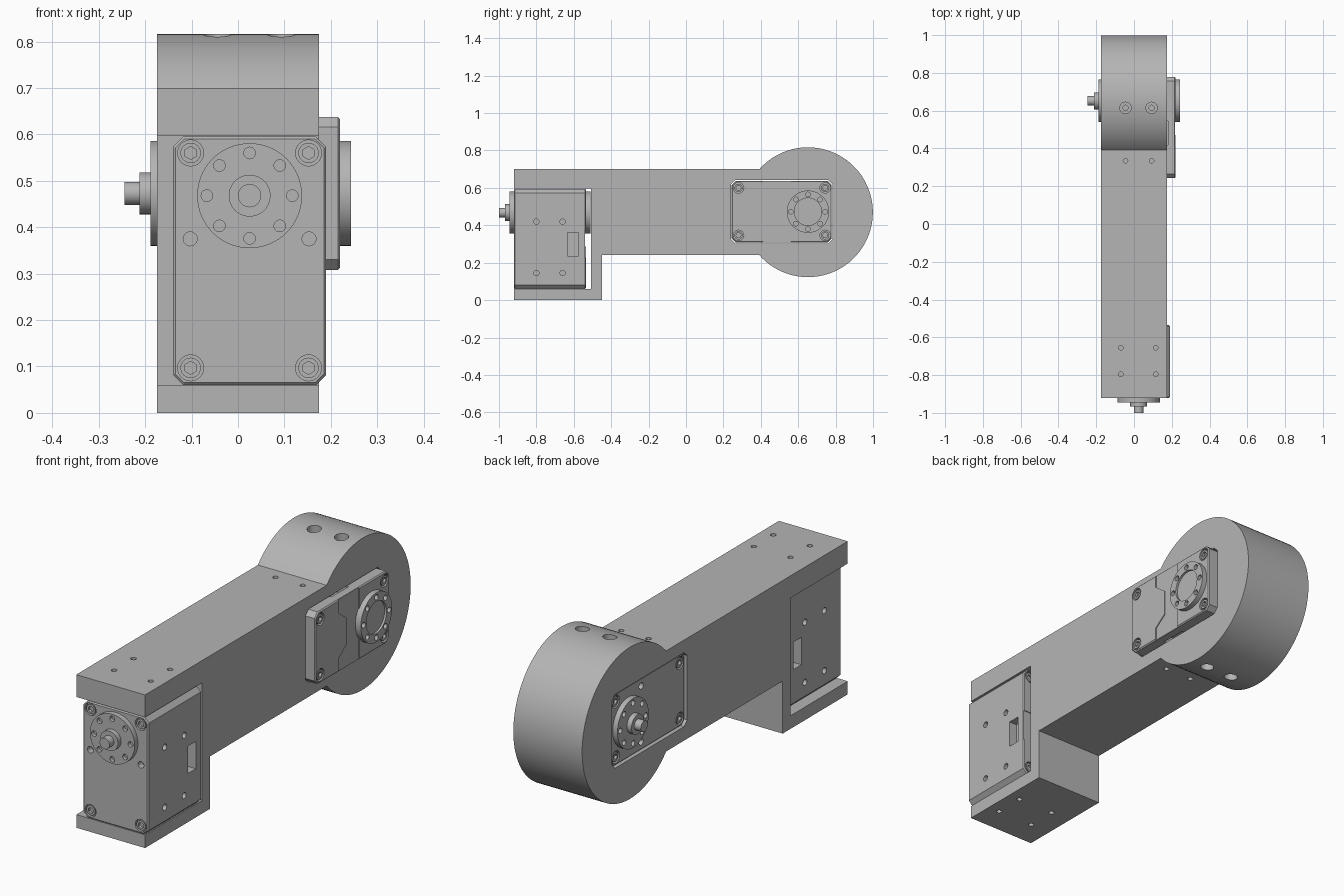
import bpy, bmesh, math
from mathutils import Matrix, Vector

if "Cube" in bpy.data.objects:
    bpy.data.objects.remove(bpy.data.objects["Cube"])

grey = bpy.data.materials.new("machined_grey")
grey.use_nodes = True
grey.diffuse_color = (0.46, 0.46, 0.46, 1)
grey.node_tree.nodes["Principled BSDF"].inputs["Base Color"].default_value = (0.46, 0.46, 0.46, 1)


def frame(u, v, w, origin=(0, 0, 0)):
    m = Matrix((u, v, w)).transposed().to_4x4()
    m.translation = Vector(origin)
    return m


def rod(bm, r, a, b, n=24):
    """Cylinder of n sides between two points."""
    a, b = Vector(a), Vector(b)
    rot = (b - a).to_track_quat("Z", "Y").to_matrix().to_4x4()
    bmesh.ops.create_cone(bm, cap_ends=True, segments=n, radius1=r, radius2=r,
                          depth=(b - a).length, matrix=Matrix.Translation((a + b) / 2) @ rot)


def prism(bm, points, w0, w1):
    """Outline in the local u-v plane, extruded along w."""
    face = bm.faces.new([bm.verts.new((u, v, w0)) for u, v in points])
    out = bmesh.ops.extrude_face_region(bm, geom=[face])["geom"]
    bmesh.ops.translate(bm, verts=[g for g in out if isinstance(g, bmesh.types.BMVert)],
                        vec=(0, 0, w1 - w0))


def finish(bm, name, matrix=Matrix()):
    bmesh.ops.recalc_face_normals(bm, faces=bm.faces)
    mesh = bpy.data.meshes.new(name)
    bm.to_mesh(mesh)
    bm.free()
    mesh.transform(matrix)
    mesh.materials.append(grey)
    ob = bpy.data.objects.new(name, mesh)
    bpy.context.collection.objects.link(ob)
    return ob


def select(ob):
    bpy.ops.object.select_all(action="DESELECT")
    ob.select_set(True)
    bpy.context.view_layer.objects.active = ob


def cut(ob, bm, matrix=Matrix()):
    cutter = finish(bm, "cutter", matrix)
    cutter.hide_render = True
    mod = ob.modifiers.new("cut", "BOOLEAN")
    mod.operation, mod.solver, mod.object = "DIFFERENCE", "EXACT", cutter
    select(ob)
    bpy.ops.object.modifier_apply(modifier=mod.name)
    bpy.data.objects.remove(cutter)


def smooth(ob):
    select(ob)
    bpy.ops.object.shade_smooth_by_angle(angle=math.radians(30))


# Motor sizes, with the shaft axis as local origin on the front face
HALF, TOP, BOTTOM, DEPTH, DISC = 0.165, 0.127, -0.408, 0.385, 0.113
BOLTS = [(u, v) for u in (-0.127, 0.127) for v in (0.092, -0.371)]
RING = [(0.092 * math.cos(k * math.pi / 4), 0.092 * math.sin(k * math.pi / 4)) for k in range(8)]


def motor_outline(gap=0, c=0.022):
    h, t, b = HALF + gap, TOP + gap, BOTTOM - gap
    return [(h - c, b), (h, b + c), (h, t - c), (h - c, t),
            (c - h, t), (-h, t - c), (-h, b + c), (c - h, b)]


def motor(label, m):
    # Housing with a fine chamfer round both end faces
    bm = bmesh.new()
    prism(bm, motor_outline(), -DEPTH, 0)
    housing = finish(bm, label + "_motor_housing", m)
    select(housing)
    bev = housing.modifiers.new("bevel", "BEVEL")
    bev.width, bev.segments, bev.angle_limit = 0.005, 1, math.radians(50)
    bpy.ops.object.modifier_apply(modifier=bev.name)

    # Bolt recesses, threaded holes, side holes and connector slots
    bm = bmesh.new()
    for u, v in BOLTS:
        rod(bm, 0.028, (u, v, -0.015), (u, v, 0.02))
        rod(bm, 0.028, (u, v, -DEPTH - 0.02), (u, v, -DEPTH + 0.015))
    for s in (-1, 1):
        rod(bm, 0.015, (s * 0.128, -0.093, -0.03), (s * 0.128, -0.093, 0.02))
        for v in (-0.048, -0.323):
            for w in (-0.12, -0.26):
                rod(bm, 0.014, (s * 0.135, v, w), (s * 0.2, v, w))
        slot = Matrix.Translation((s * 0.16, -0.17, -0.315)) @ Matrix.Diagonal((0.07, 0.125, 0.058, 1))
        bmesh.ops.create_cube(bm, size=1, matrix=slot)
    # Shallow stepped panel on the rear cover
    half = [(-0.2, -0.24), (-0.105, -0.24), (-0.06, -0.18)]
    notch = half + [(-u, v) for u, v in reversed(half)] + [(0.2, -0.09), (-0.2, -0.09)]
    prism(bm, notch, -DEPTH - 0.02, -DEPTH + 0.004)
    cut(housing, bm, m)
    smooth(housing)

    # Socket-head bolts
    bm, hexes = bmesh.new(), bmesh.new()
    for u, v in BOLTS:
        for face, d in ((0, -1), (-DEPTH, 1)):
            rod(bm, 0.022, (u, v, face + d * 0.02), (u, v, face + d * 0.002))
            rod(hexes, 0.014, (u, v, face + d * 0.014), (u, v, face - d * 0.02), 6)
    bolts = finish(bm, label + "_motor_bolts", m)
    cut(bolts, hexes, m)
    smooth(bolts)

    # Output horn and rear idler disc, each with a ring of holes
    for name, base, d in (("_output_horn", 0, 1), ("_idler_disc", -DEPTH, -1)):
        bm, holes = bmesh.new(), bmesh.new()
        rod(bm, DISC, (0, 0, base - d * 0.005), (0, 0, base + d * 0.024), 64)
        for u, v in RING:
            rod(holes, 0.0125, (u, v, base + d * 0.008), (u, v, base + d * 0.05), 20)
        if d < 0:
            rod(holes, 0.073, (0, 0, base + d * 0.014), (0, 0, base + d * 0.05), 48)
        disc = finish(bm, label + name, m)
        cut(disc, holes, m)
        smooth(disc)

    # Stepped hub and shaft
    for name, r, top in (("_hub", 0.045, 0.047), ("_shaft", 0.025, 0.08)):
        bm = bmesh.new()
        rod(bm, r, (0, 0, 0.02), (0, 0, top), 40)
        smooth(finish(bm, label + name, m))


X, Y, Z = Vector((1, 0, 0)), Vector((0, 1, 0)), Vector((0, 0, 1))
front_frame = frame(X, Z, -Y, (0.025, -0.92, 0.468))
rear_frame = frame(Z, Y, -X, (-0.165, 0.652, 0.473))

# Arm body: bracket, beam and round end in one side outline
R, CY, CZ = 0.347, 0.652, 0.47
sweep = math.pi - math.asin(0.23 / R)
outline = [(-0.92, 0), (-0.45, 0), (-0.45, 0.24)]
for k in range(73):
    a = sweep * (k / 36 - 1)
    outline.append((CY + R * math.cos(a), CZ + R * math.sin(a)))
outline += [(-0.92, 0.70), (-0.92, 0.598), (-0.507, 0.598), (-0.507, 0.06), (-0.92, 0.06)]
bm = bmesh.new()
prism(bm, outline, -0.174, 0.174)
arm = finish(bm, "arm_body", frame(Y, Z, X))

# Pocket for the rear motor
bm = bmesh.new()
prism(bm, motor_outline(0.004), -0.5, 0.1)
cut(arm, bm, rear_frame)

# Counterbores in the round end, then the small screw holes
bores, holes = bmesh.new(), bmesh.new()
for x in (-0.045, 0.093):
    for s in (-1, 1):
        rod(bores, 0.03, (x, 0.615, CZ + s * 0.30), (x, 0.615, CZ + s * 0.4))
        rod(holes, 0.014, (x, 0.615, CZ + s * 0.25), (x, 0.615, CZ + s * 0.32))
        rod(holes, 0.012, (x, 0.335, CZ + s * 0.19), (x, 0.335, CZ + s * 0.26))
for x in (-0.07, 0.115):
    for y in (-0.655, -0.795):
        rod(holes, 0.012, (x, y, 0.65), (x, y, 0.75))
        rod(holes, 0.012, (x, y, -0.05), (x, y, 0.04))
cut(arm, bores)
cut(arm, holes)
smooth(arm)

motor("front", front_frame)
motor("rear", rear_frame)
